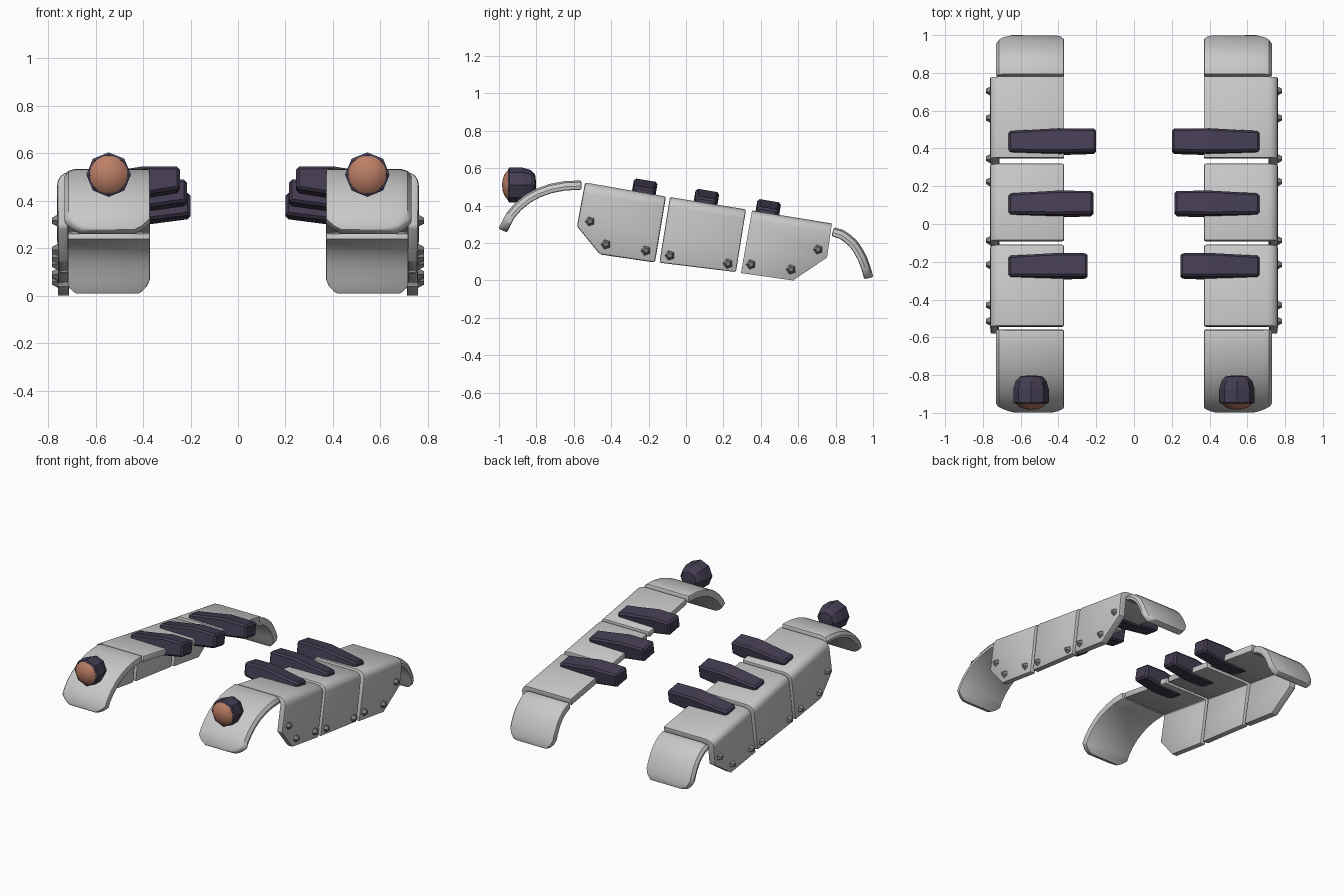
import bpy, bmesh, math
from mathutils import Vector, Matrix

if "Cube" in bpy.data.objects:
    bpy.data.objects.remove(bpy.data.objects["Cube"])


def material(name, rgb):
    m = bpy.data.materials.new(name)
    m.diffuse_color = (*rgb, 1)
    m.use_nodes = True
    m.node_tree.nodes["Principled BSDF"].inputs["Base Color"].default_value = m.diffuse_color
    return m


GREY = material("light grey panel", (0.58, 0.58, 0.58))
STEEL = material("rivet grey", (0.22, 0.22, 0.22))
PURPLE = material("dark purple", (0.058, 0.047, 0.085))
COPPER = material("copper lens", (0.50, 0.21, 0.13))


def finish(bm, name, mat, bevel=0.0, segments=2, thickness=0.0, angle=30):
    """Mesh -> object, mirrored to the other side, modifiers applied, shaded."""
    me = bpy.data.meshes.new(name)
    bm.to_mesh(me)
    bm.free()
    me.materials.append(mat)
    ob = bpy.data.objects.new(name, me)
    bpy.context.collection.objects.link(ob)
    if thickness:
        s = ob.modifiers.new("thickness", 'SOLIDIFY')
        s.thickness, s.offset, s.use_even_offset = thickness, -1, True
    if bevel:
        b = ob.modifiers.new("bevel", 'BEVEL')
        b.width, b.segments = bevel, segments
        b.limit_method, b.angle_limit = 'ANGLE', math.radians(40)
    ob.modifiers.new("mirror", 'MIRROR').use_mirror_merge = False
    bpy.ops.object.select_all(action='DESELECT')
    ob.select_set(True)
    bpy.context.view_layer.objects.active = ob
    bpy.ops.object.convert(target='MESH')
    if angle:
        bpy.ops.object.shade_smooth_by_angle(angle=math.radians(angle))
    return ob


def skin(bm, rings, closed=True):
    """Join successive point rings with quads; cap the ends when closed."""
    vs = [[bm.verts.new(p) for p in r] for r in rings]
    n = len(vs[0])
    for a, b in zip(vs, vs[1:]):
        for i in range(n if closed else n - 1):
            j = (i + 1) % n
            bm.faces.new((a[i], a[j], b[j], b[i]))
    if closed:
        bm.faces.new(vs[0])
        bm.faces.new(vs[-1])
        bmesh.ops.recalc_face_normals(bm, faces=bm.faces)


def lerp(a, b, t):
    return (a[0] + (b[0] - a[0]) * t, a[1] + (b[1] - a[1]) * t)


# Middle armour panels: bent sheets, side outline given as (y, z) edges
def panel(name, front, rear):
    rows = []
    for x, t in ((0.37, 0), (0.705, 0), (0.728, 0.02), (0.748, 0.075),
                 (0.759, 0.16), (0.762, 0.25), (0.76, 1)):
        f, r = lerp(front[0], front[1], t), lerp(rear[0], rear[1], t)
        rows.append([(x, *f), (x, *r)])
    rows.append([(0.758, *front[2]), (0.758, *rear[2])])
    bm = bmesh.new()
    skin(bm, rows, closed=False)
    bm.faces.ensure_lookup_table()
    bm.normal_update()
    if bm.faces[0].normal.z < 0:
        bmesh.ops.reverse_faces(bm, faces=bm.faces)
    finish(bm, name, GREY, bevel=0.012, thickness=0.045)


def straight(top, bottom):
    return [top, lerp(top, bottom, 0.6), bottom]


panel("front_panel", [(-0.54, 0.524), (-0.583, 0.289), (-0.46, 0.139)],
      straight((-0.107, 0.449), (-0.166, 0.096)))
panel("middle_panel", straight((-0.086, 0.446), (-0.142, 0.095)),
      straight((0.321, 0.38), (0.267, 0.045)))
panel("rear_panel", straight((0.353, 0.374), (0.294, 0.040)),
      [(0.78, 0.305), (0.754, 0.123), (0.572, 0.0)])


# Curved end fenders: outer curve as (y, z, corner inset)
def fender(name, path, t=0.05):
    rings = []
    for i, (y, z, inset) in enumerate(path):
        a, b = path[max(i - 1, 0)], path[min(i + 1, len(path) - 1)]
        d = Vector((b[0] - a[0], b[1] - a[1])).normalized()
        n = Vector((d.y, -d.x))
        if n.y > 0:
            n = -n
        x0, x1 = 0.37 + inset, 0.73 - inset
        section = ((x0, 0), (x1 - 0.045, 0), (x1 - 0.015, 0.009),
                   (x1, 0.03), (x1, t), (x0, t))
        rings.append([(x, y + n.x * k, z + n.y * k) for x, k in section])
    bm = bmesh.new()
    skin(bm, rings)
    finish(bm, name, GREY, bevel=0.009)


fender("front_fender", [
    (-0.56, 0.535, 0), (-0.65, 0.531, 0), (-0.73, 0.516, 0), (-0.80, 0.491, 0),
    (-0.86, 0.458, 0), (-0.915, 0.413, 0), (-0.957, 0.365, 0),
    (-0.979, 0.325, 0), (-0.993, 0.297, 0.03), (-1.002, 0.277, 0.068)])
fender("rear_fender", [
    (0.792, 0.285, 0), (0.84, 0.270, 0), (0.877, 0.246, 0), (0.912, 0.215, 0),
    (0.94, 0.176, 0), (0.965, 0.13, 0), (0.983, 0.083, 0),
    (0.994, 0.048, 0.015), (1.001, 0.018, 0.045)])

# Wedge-shaped bars through the top plates, tilted with the slope
TILT = math.atan(0.167)
for name, y, x_in in (("front_bar", -0.225, 0.245), ("middle_bar", 0.105, 0.215),
                      ("rear_bar", 0.435, 0.20)):
    z = 0.524 - 0.167 * (y + 0.54)
    rings = []
    for x, low, high, w in ((x_in, -0.03, 0.065, 0.062), (0.40, -0.056, 0.066, 0.064),
                            (0.53, -0.056, 0.045, 0.060), (0.665, -0.02, 0.026, 0.055)):
        rings.append([(x, -w, low), (x, w, low), (x, w, high), (x, -w, high)])
    bm = bmesh.new()
    skin(bm, rings)
    bmesh.ops.transform(bm, verts=bm.verts, matrix=Matrix.Translation((0, y, z))
                        @ Matrix.Rotation(-TILT, 4, 'X'))
    finish(bm, name, PURPLE, bevel=0.012, segments=1, angle=0)

# Pentagonal rivets on the outer walls
bm = bmesh.new()
for y, z in ((-0.513, 0.316), (-0.428, 0.193), (-0.214, 0.16), (-0.086, 0.134),
             (0.225, 0.09), (0.348, 0.086), (0.562, 0.059), (0.706, 0.166)):
    bmesh.ops.create_cone(
        bm, cap_ends=True, segments=5, radius1=0.03, radius2=0.013, depth=0.03,
        matrix=Matrix.Translation((0.769, y, z)) @ Matrix.Rotation(math.pi / 2, 4, 'Y')
        @ Matrix.Rotation(math.pi, 4, 'Z'))
finish(bm, "rivets", STEEL, angle=0)


# Headlamps: eight-sided domed housing and smooth copper lens
def lathe(name, mat, profile, sides, angle):
    bm = bmesh.new()
    skin(bm, [[(0.545 + r * math.sin(a), y, 0.51 + r * math.cos(a))
               for a in (2 * math.pi * i / sides for i in range(sides))]
              for y, r in profile])
    finish(bm, name, mat, angle=angle)


lathe("lamp_housing", PURPLE, [(-0.93, 0.078), (-0.952, 0.082), (-0.945, 0.094),
                               (-0.875, 0.094), (-0.83, 0.081), (-0.807, 0.058),
                               (-0.802, 0.02)], 8, 0)
lathe("lamp_lens", COPPER, [(-0.93, 0.08), (-0.952, 0.08), (-0.968, 0.062),
                            (-0.979, 0.036), (-0.983, 0.01)], 16, 40)
